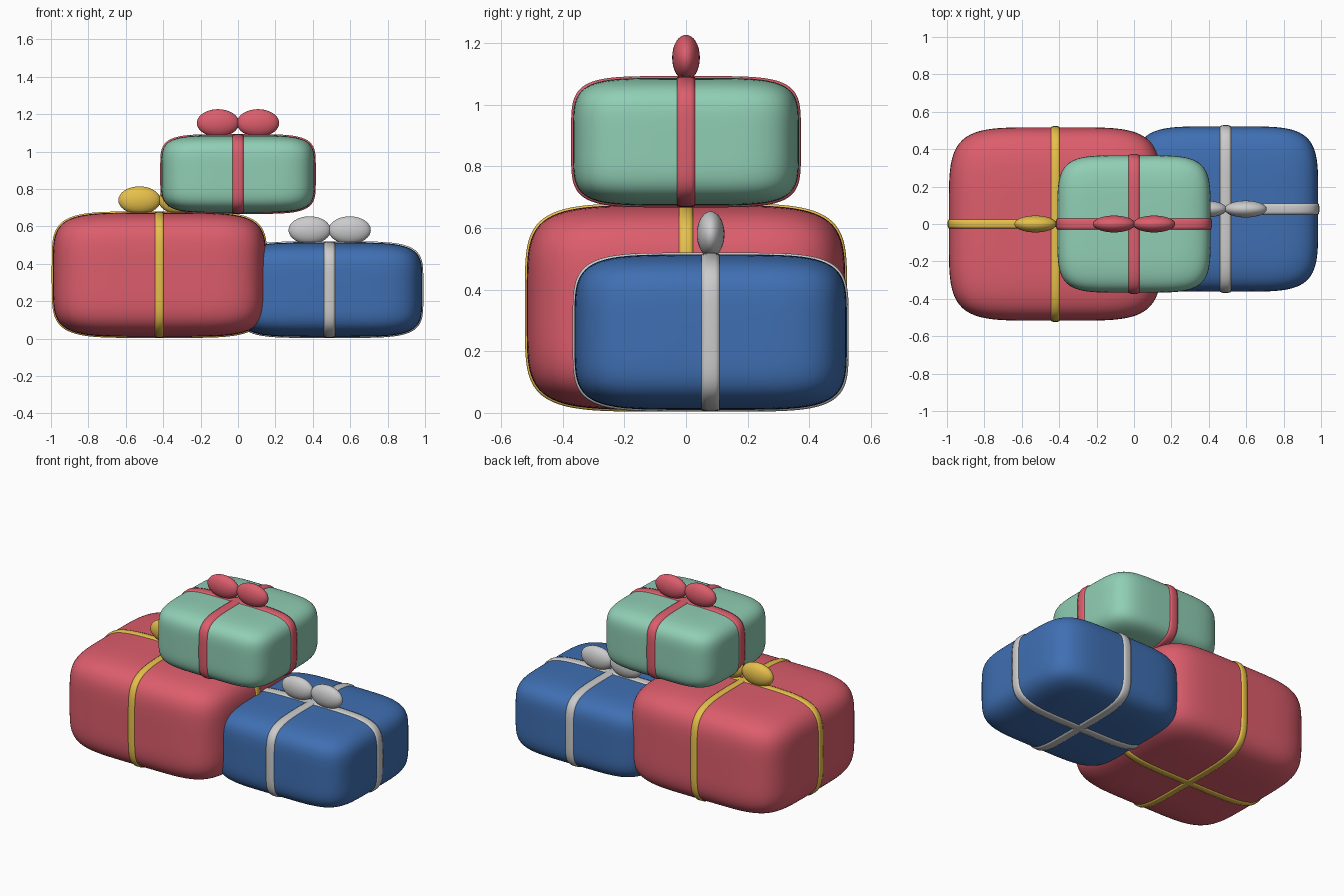
import bpy, bmesh, math
from mathutils import Vector

if "Cube" in bpy.data.objects:
    bpy.data.objects.remove(bpy.data.objects["Cube"])

N = 5.0  # roundness exponent of the pillowy boxes


def material(name, col):
    m = bpy.data.materials.new(name)
    m.diffuse_color = (*col, 1)
    m.use_nodes = True
    m.node_tree.nodes["Principled BSDF"].inputs["Base Color"].default_value = m.diffuse_color
    return m


def finish(name, bm, mat, loc):
    bmesh.ops.recalc_face_normals(bm, faces=bm.faces)
    me = bpy.data.meshes.new(name)
    bm.to_mesh(me)
    bm.free()
    me.shade_smooth()
    ob = bpy.data.objects.new(name, me)
    ob.location = loc
    bpy.context.collection.objects.link(ob)
    if mat:
        me.materials.append(mat)
    return ob


# Soft box: a subdivided cube pushed onto a superellipsoid
def soft_box(name, loc, half, mat):
    bm = bmesh.new()
    bmesh.ops.create_cube(bm, size=2)
    bmesh.ops.subdivide_edges(bm, edges=bm.edges[:], cuts=31, use_grid_fill=True)
    for v in bm.verts:
        p = v.co
        r = sum(abs(c) ** N for c in p) ** (-1 / N)
        v.co = Vector([p[i] * r * half[i] for i in range(3)])
    finish(name, bm, mat, loc)


# Ribbon: a thin band following the box outline, axis 0 = along x, 1 = along y
def ribbon(name, loc, half, width, axis, mat):
    bm = bmesh.new()
    rings = []
    seg = 96
    for side, off in ((-1, -0.012), (-1, 0.002), (-0.5, 0.006), (0.5, 0.006), (1, 0.002), (1, -0.012)):
        ring = []
        for k in range(seg):
            t = 2 * math.pi * k / seg
            c, s = math.cos(t), math.sin(t)
            u = math.copysign(abs(c) ** (2 / N), c) * (half[axis] + off)
            z = math.copysign(abs(s) ** (2 / N), s) * (half[2] + off)
            w = side * width / 2
            ring.append(bm.verts.new((u, w, z) if axis == 0 else (w, u, z)))
        rings.append(ring)
    for a, b in zip(rings, rings[1:]):
        for k in range(seg):
            j = (k + 1) % seg
            bm.faces.new((a[k], a[j], b[j], b[k]))
    finish(name, bm, mat, loc)


# Bow loop: a flattened ellipsoid
def bow_loop(name, loc, mat):
    bm = bmesh.new()
    bmesh.ops.create_uvsphere(bm, u_segments=32, v_segments=16, radius=1)
    bmesh.ops.scale(bm, vec=(0.113, 0.045, 0.074), verts=bm.verts)
    finish(name, bm, mat, loc)


red = material("red", (0.72, 0.11, 0.15))
blue = material("blue", (0.05, 0.16, 0.45))
green = material("green", (0.28, 0.62, 0.46))
gold = material("gold", (0.80, 0.53, 0.07))
silver = material("silver", (0.55, 0.55, 0.55))

# name, centre, half size, box colour, ribbon colour, ribbon width
gifts = [
    ("large_gift", (-0.42, 0, 0.342), (0.57, 0.517, 0.332), red, gold, 0.046),
    ("medium_gift", (0.49, 0.08, 0.262), (0.495, 0.442, 0.252), blue, silver, 0.058),
    ("small_gift", (0, 0, 0.88), (0.41, 0.367, 0.207), green, red, 0.06),
]
for name, c, h, box_mat, rib_mat, w in gifts:
    soft_box(name + "_box", c, h, box_mat)
    ribbon(name + "_ribbon_long", c, h, w, 0, rib_mat)
    ribbon(name + "_ribbon_cross", c, h, w, 1, rib_mat)
    for side, label in ((-1, "left"), (1, "right")):
        bow_loop(f"{name}_bow_{label}", (c[0] + side * 0.107, c[1], c[2] + h[2] + 0.066), rib_mat)
